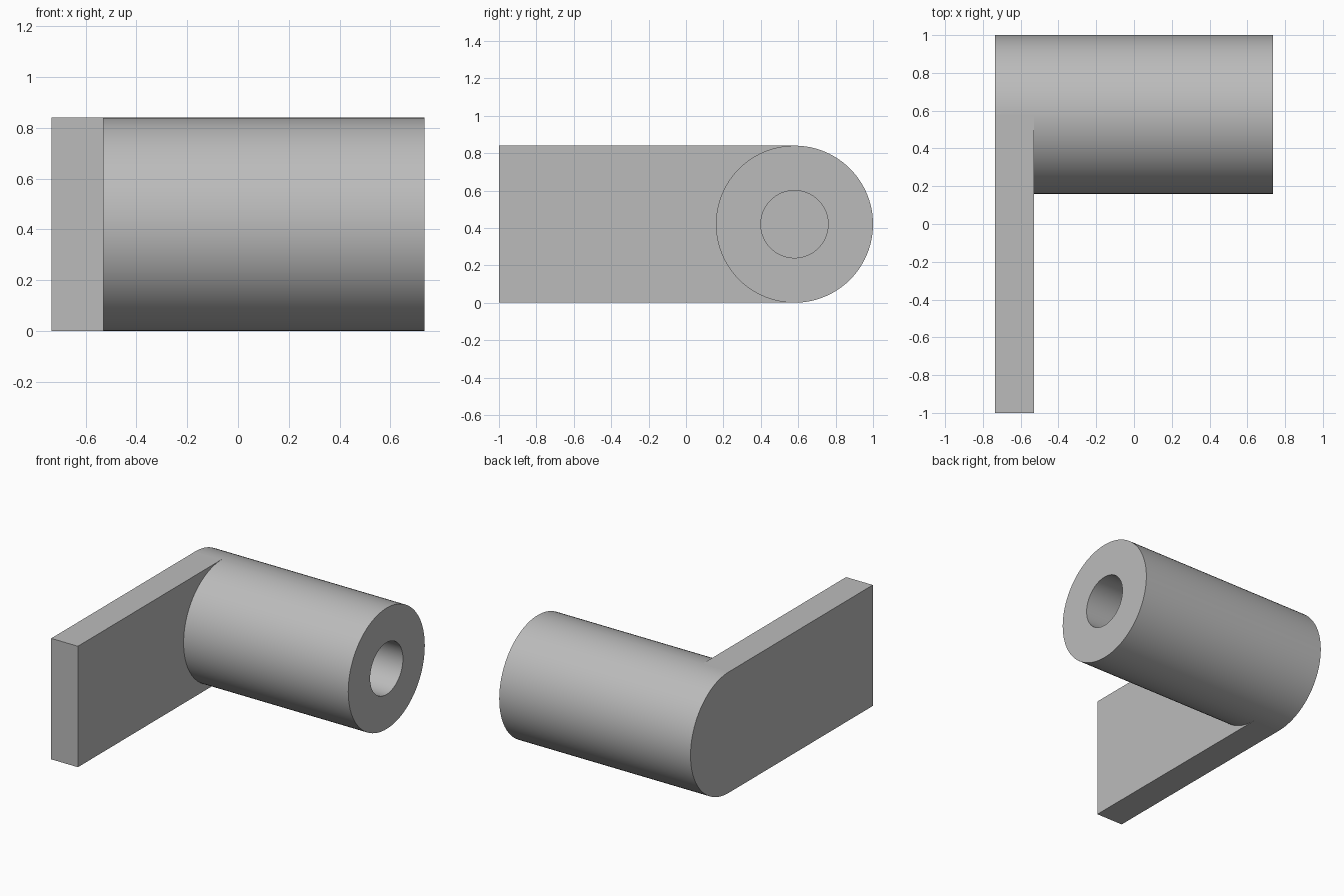
import bpy, bmesh, math

cube = bpy.data.objects.get("Cube")
if cube:
    bpy.data.objects.remove(cube, do_unlink=True)

N = 96                                   # segments round the barrel
Q = N // 4
X_BACK, X_PLATE, X_END = -0.735, -0.53, 0.735
Y_AXIS, Z_AXIS = 0.58, 0.42
R_OUTER, R_BORE = 0.42, 0.18
Y_FRONT = -1.0

grey = bpy.data.materials.new("light_grey")
grey.use_nodes = True
colour = (0.5, 0.5, 0.5, 1.0)
grey.diffuse_color = colour
grey.node_tree.nodes["Principled BSDF"].inputs["Base Color"].default_value = colour

bm = bmesh.new()


def arc(x, r, first=0, last=N - 1):
    """Vertices on a circle about the barrel axis, keyed by step."""
    result = {}
    for i in range(first, last + 1):
        a = math.tau * i / N
        result[i % N] = bm.verts.new((x, Y_AXIS + r * math.cos(a), Z_AXIS + r * math.sin(a)))
    return result


def bridge(a, b, first, last, smooth):
    for i in range(first, last):
        j, k = i % N, (i + 1) % N
        bm.faces.new((a[j], a[k], b[k], b[j])).smooth = smooth


def corners(x):
    return [bm.verts.new((x, Y_FRONT, z)) for z in (Z_AXIS + R_OUTER, Z_AXIS - R_OUTER)]


# Rings shared by the arm and the barrel
back = arc(X_BACK, R_OUTER, -Q, Q)
middle = arc(X_PLATE, R_OUTER)
end = arc(X_END, R_OUTER)
mouth = arc(X_END, R_BORE)
floor = arc(X_PLATE, R_BORE)
back_top, back_low = corners(X_BACK)
face_top, face_low = corners(X_PLATE)

# Flat arm with a rounded rear end
bm.faces.new([back[i % N] for i in range(-Q, Q + 1)] + [back_top, back_low])
bm.faces.new([middle[i] for i in range(Q, 3 * Q + 1)] + [face_low, face_top])
bm.faces.new((back[Q], middle[Q], face_top, back_top))
bm.faces.new((back[3 * Q], back_low, face_low, middle[3 * Q]))
bm.faces.new((back_top, face_top, face_low, back_low))
bridge(back, middle, -Q, Q, True)

# Barrel with a blind bore
bridge(middle, end, 0, N, True)
bridge(end, mouth, 0, N, False)
bridge(mouth, floor, 0, N, True)
bm.faces.new([floor[i] for i in range(N)])

bmesh.ops.recalc_face_normals(bm, faces=bm.faces[:])
mesh = bpy.data.meshes.new("arm_with_barrel")
bm.to_mesh(mesh)
bm.free()
mesh.materials.append(grey)
part = bpy.data.objects.new("arm_with_barrel", mesh)
bpy.context.collection.objects.link(part)

# Keep the rims crisp while the round walls stay smooth
bpy.context.view_layer.objects.active = part
for edge in mesh.edges:
    edge.use_edge_sharp = False
flat_edges = {key for p in mesh.polygons if not p.use_smooth for key in p.edge_keys}
for edge in mesh.edges:
    edge.use_edge_sharp = edge.key in flat_edges
